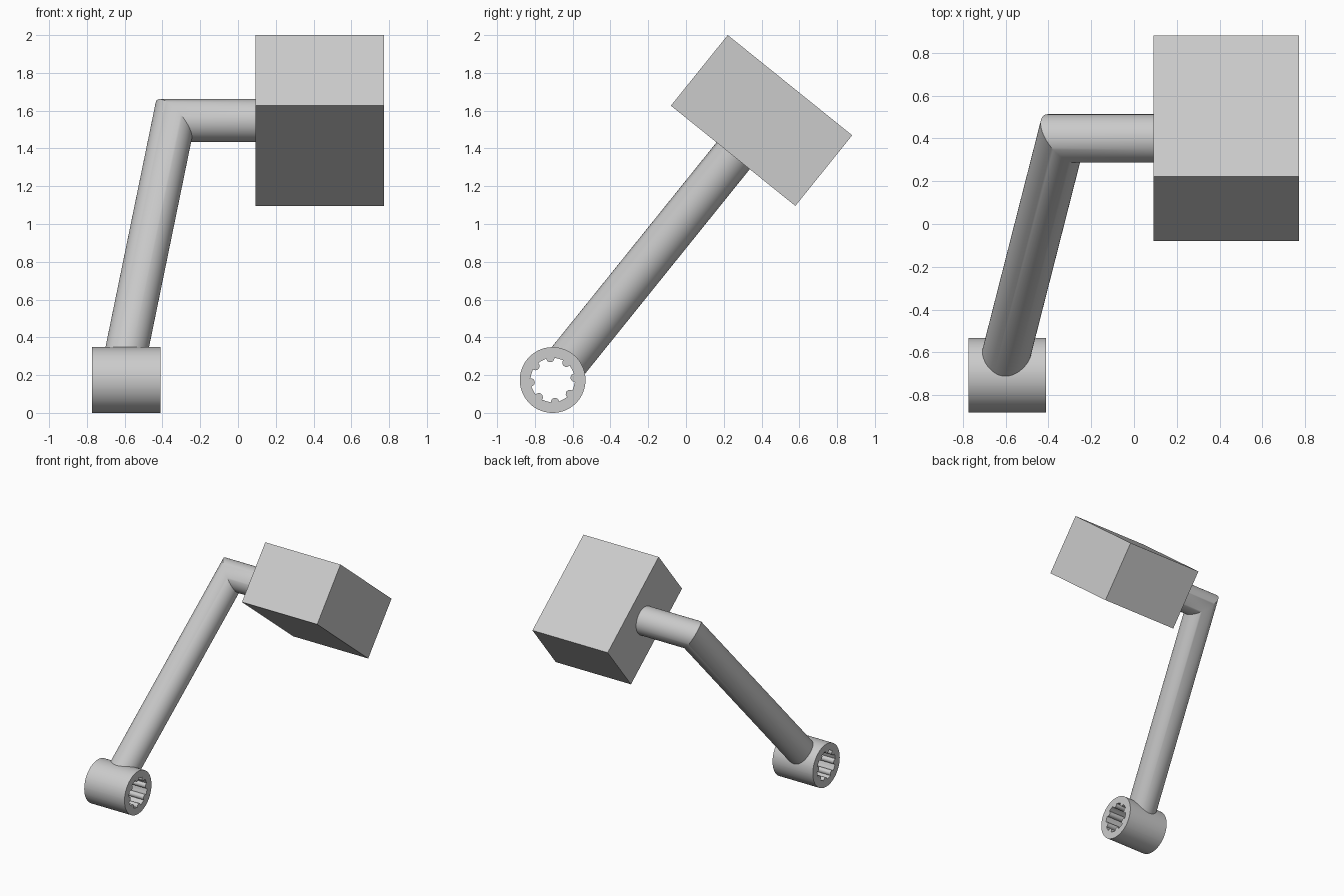
import bpy, bmesh
from math import cos, sin, pi, radians
from mathutils import Vector, Matrix

if "Cube" in bpy.data.objects:
    bpy.data.objects.remove(bpy.data.objects["Cube"], do_unlink=True)

grey = bpy.data.materials.new("plain grey")
grey.use_nodes = True
grey.diffuse_color = (0.6, 0.6, 0.6, 1)
grey.node_tree.nodes["Principled BSDF"].inputs["Base Color"].default_value = grey.diffuse_color

TILT = radians(51.15)                      # lean of the crank in the YZ plane
LEAN = Vector((0, cos(TILT), sin(TILT)))
X = Vector((1, 0, 0))
HUB = Vector((-0.592, -0.706, 0.174))
JOINT = Vector((-0.34, 0.4, 1.548))
ROD_RADIUS = 0.113


def finish(name, bm):
    bmesh.ops.recalc_face_normals(bm, faces=bm.faces)
    mesh = bpy.data.meshes.new(name)
    bm.to_mesh(mesh)
    bm.free()
    obj = bpy.data.objects.new(name, mesh)
    bpy.context.collection.objects.link(obj)
    mesh.materials.append(grey)
    bpy.ops.object.select_all(action='DESELECT')
    obj.select_set(True)
    bpy.context.view_layer.objects.active = obj
    bpy.ops.object.shade_smooth_by_angle(angle=radians(30))


def bridge(bm, a, b):
    for i in range(len(a)):
        j = (i + 1) % len(a)
        bm.faces.new((a[i], a[j], b[j], b[i]))


def slide(points, direction, origin, normal):
    """Move points along a direction until they lie on a plane."""
    return [p + direction * ((origin - p).dot(normal) / direction.dot(normal)) for p in points]


# Hub: tube with eight round teeth inside the bore
OUTER, BORE, TOOTH, TEETH = 0.174, 0.117, 0.022, 8
HALF_LENGTH = 0.182
inner = []
for k in range(TEETH):
    a = TILT + k * 2 * pi / TEETH
    centre = Vector((cos(a), sin(a))) * BORE
    for i in range(9):
        t = a - pi / 2 - pi * i / 8
        inner.append(centre + TOOTH * Vector((cos(t), sin(t))))
    half = TOOTH / BORE
    for i in range(1, 6):
        t = a + half + (2 * pi / TEETH - 2 * half) * i / 6
        inner.append(BORE * Vector((cos(t), sin(t))))
outer = [p.normalized() * OUTER for p in inner]

bm = bmesh.new()
rings = [[bm.verts.new(HUB + Vector((x, p.x, p.y))) for p in profile]
         for profile, x in ((inner, -HALF_LENGTH), (outer, -HALF_LENGTH),
                            (outer, HALF_LENGTH), (inner, HALF_LENGTH))]
for i in range(4):
    bridge(bm, rings[i], rings[(i + 1) % 4])
finish("splined_hub", bm)

# Crank rod: leaning shaft mitred into a short horizontal spindle
foot = HUB + LEAN * 0.125
foot.x = -0.60
axis = (JOINT - Vector((-0.622, HUB.y, HUB.z))).normalized()
circle = [JOINT + ROD_RADIUS * Vector((0, cos(t), sin(t)))
          for t in (2 * pi * i / 64 for i in range(64))]
mitre = slide(circle, X, JOINT, X + axis)
start = slide(mitre, axis, foot, LEAN)
end = slide(mitre, X, Vector((0.1, 0, 0)), X)

bm = bmesh.new()
rings = [[bm.verts.new(p) for p in ring] for ring in (start, mitre, end)]
bridge(bm, rings[0], rings[1])
bridge(bm, rings[1], rings[2])
bm.faces.new(rings[0])
bm.faces.new(rings[2])
finish("crank_rod", bm)

# Pedal: tilted block around the spindle axis
bm = bmesh.new()
bmesh.ops.create_cube(bm, size=1, matrix=(
    Matrix.Translation((0.432, 0.4, 1.548))
    @ Matrix.Rotation(TILT - pi / 2, 4, 'X')
    @ Matrix.Diagonal((0.68, 0.846, 0.48, 1))))
finish("pedal_block", bm)
